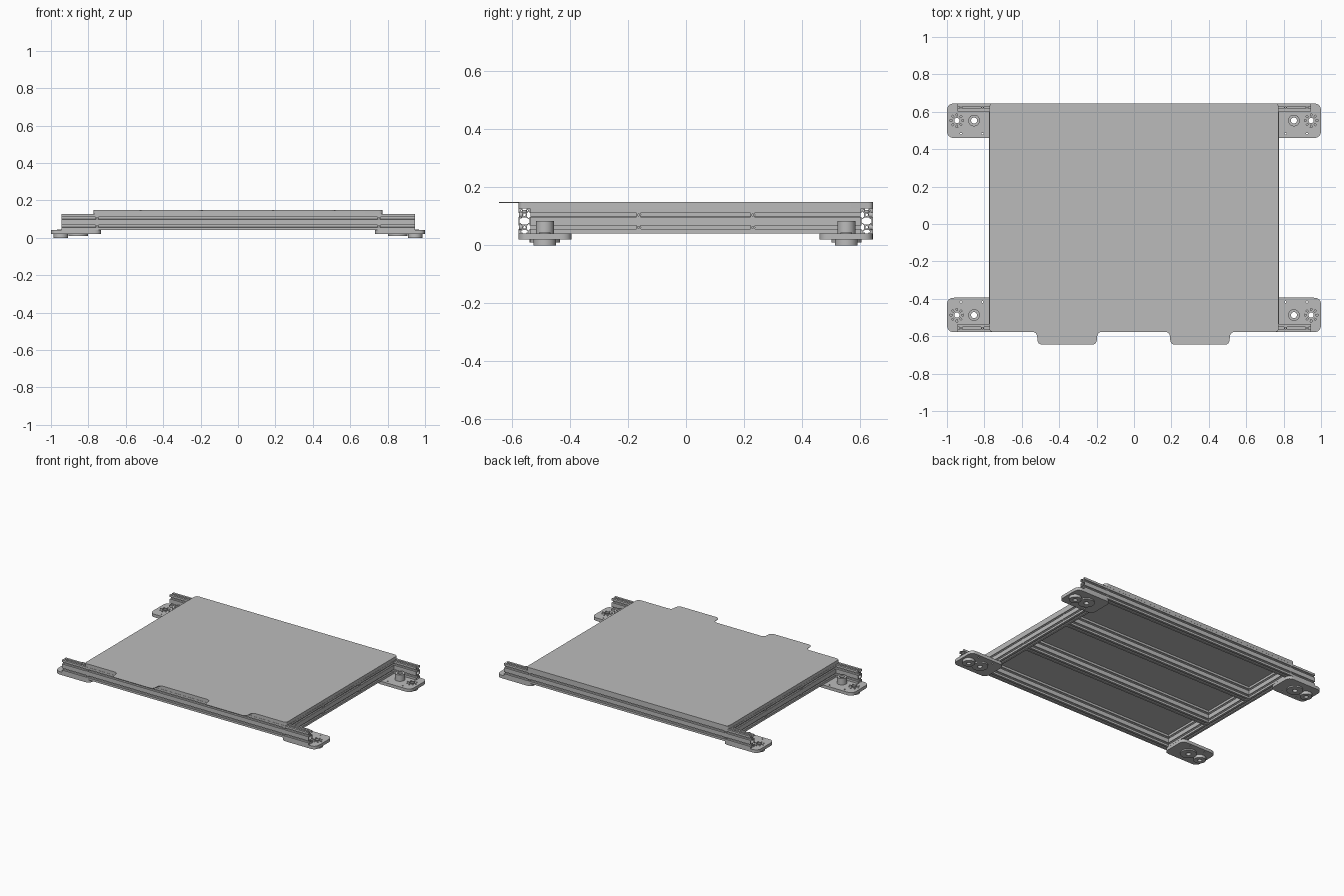
import bpy, bmesh
from math import cos, sin, pi
from mathutils import Matrix, Vector

cube = bpy.data.objects.get("Cube")
if cube:
    bpy.data.objects.remove(cube, do_unlink=True)

GREY = bpy.data.materials.new("light_grey_metal")
GREY.use_nodes = True
GREY.diffuse_color = (0.5, 0.5, 0.5, 1)
GREY.node_tree.nodes["Principled BSDF"].inputs["Base Color"].default_value = (0.5, 0.5, 0.5, 1)

# Columns give the directions of the outline's u, v and the extrusion
AXES = {
    "x": Matrix(((0, 0, 1), (1, 0, 0), (0, 1, 0))),
    "y": Matrix(((-1, 0, 0), (0, 0, 1), (0, 1, 0))),
    "z": Matrix.Identity(3),
}


def extrude(name, loops, lo, hi, axis="z", at=(0, 0, 0)):
    """Fill outlines (inner loops become holes) and extrude along an axis."""
    curve = bpy.data.curves.new(name, "CURVE")
    curve.dimensions = "2D"
    curve.fill_mode = "BOTH"
    curve.extrude = (hi - lo) / 2
    for loop in loops:
        spline = curve.splines.new("POLY")
        spline.points.add(len(loop) - 1)
        for point, (u, v) in zip(spline.points, loop):
            point.co = (u, v, 0, 1)
        spline.use_cyclic_u = True
    temp = bpy.data.objects.new(name + "_outline", curve)
    bpy.context.collection.objects.link(temp)
    graph = bpy.context.evaluated_depsgraph_get()
    mesh = bpy.data.meshes.new_from_object(temp.evaluated_get(graph))
    bpy.data.objects.remove(temp, do_unlink=True)
    bpy.data.curves.remove(curve)

    bm = bmesh.new()
    bm.from_mesh(mesh)
    bmesh.ops.remove_doubles(bm, verts=bm.verts, dist=1e-5)
    turn = AXES[axis]
    middle = Vector((0, 0, (lo + hi) / 2))
    for v in bm.verts:
        v.co = turn @ (v.co + middle) + Vector(at)
    bmesh.ops.recalc_face_normals(bm, faces=bm.faces)
    bm.to_mesh(mesh)
    bm.free()
    mesh.name = name
    mesh.materials.clear()
    mesh.materials.append(GREY)
    obj = bpy.data.objects.new(name, mesh)
    bpy.context.collection.objects.link(obj)
    bpy.ops.object.select_all(action="DESELECT")
    obj.select_set(True)
    bpy.context.view_layer.objects.active = obj
    bpy.ops.object.shade_smooth_by_angle()
    return obj


def circle(x, y, r, n=32):
    return [(x + r * cos(2 * pi * i / n), y + r * sin(2 * pi * i / n)) for i in range(n)]


def rounded(points, r, steps=6):
    """Round every corner of an outline."""
    out = []
    for i, p in enumerate(points):
        p = Vector(p)
        a = p + (Vector(points[i - 1]) - p).normalized() * r
        b = p + (Vector(points[(i + 1) % len(points)]) - p).normalized() * r
        for k in range(steps + 1):
            t = k / steps
            out.append(tuple(a * (1 - t) ** 2 + p * 1.2 * t * (1 - t) * 2 / 1.2 + b * t * t))
    return out


def box(x0, y0, x1, y1):
    return [(x0, y0), (x1, y0), (x1, y1), (x0, y1)]


# Slotted rail section, drawn in millimetres and scaled
MM = 0.00214
SLOT = [(-3, 0), (-3, 1.8), (-5.5, 1.8), (-5.5, 3.2), (-2.7, 6)]
SLOT += [(-t, d) for t, d in reversed(SLOT)]


def rail_section():
    outline = [(-10, -20)] + [(t, d - 20) for t, d in SLOT]
    outline += [(10, -20)] + [(10 - d, t + c) for c in (-10, 10) for t, d in SLOT]
    outline += [(-u, -v) for u, v in outline]
    cavity = [(8, -2.5), (8, 2.5), (3, 5.8), (-3, 5.8), (-8, 2.5), (-8, -2.5), (-3, -5.8), (3, -5.8)]
    loops = [outline, cavity, circle(0, 10, 2.1, 16), circle(0, -10, 2.1, 16)]
    return [[(u * MM, v * MM) for u, v in loop] for loop in loops]


RAIL = rail_section()
HALF = 10 * MM
RAIL_Z = 0.084            # rail centre height
RAIL_TOP = RAIL_Z + 2 * HALF
MID_Y = 0.033             # frame centre
RAIL_Y = 0.59             # end rails from the frame centre
SIDE_X = 0.753
INNER_Y = RAIL_Y / 3

# Frame rails
for s, end in ((-1, "front"), (1, "rear")):
    extrude(end + "_rail", RAIL, -0.945, 0.945, "x", (0, MID_Y + s * RAIL_Y, RAIL_Z))
    extrude(end + "_inner_rail", RAIL, HALF - SIDE_X, SIDE_X - HALF, "x",
            (0, MID_Y + s * INNER_Y, RAIL_Z))
for s, side in ((-1, "right"), (1, "left")):
    extrude(side + "_side_rail", RAIL, HALF - RAIL_Y, RAIL_Y - HALF, "y",
            (s * SIDE_X, MID_Y, RAIL_Z))

# Bolts holding the rails together, sunk in the outer slots
BOLT = [circle(0, 0, 0.0095, 16), circle(0, 0, 0.004, 6)]
for s in (-1, 1):
    for level in (-HALF, HALF):
        for t in (-1, 1):
            y = MID_Y + s * (RAIL_Y + HALF - 0.008)
            extrude("end_rail_bolt", BOLT, -0.006, 0.006, "y", (t * SIDE_X, y, RAIL_Z + level))
            x = s * (SIDE_X + HALF - 0.008)
            extrude("side_rail_bolt", BOLT, -0.006, 0.006, "x",
                    (x, MID_Y + t * INNER_Y, RAIL_Z + level))

# Corner feet with post, roller discs and bolts
POST_X, HUB_X, PIVOT_Y = 0.855, 0.947, 0.52
PLATE_LO, PLATE_HI = 0.02, RAIL_Z - 2 * HALF


def radial_slot(angle):
    c, s = cos(angle), sin(angle)
    return [(HUB_X + c * r - s * w, PIVOT_Y + s * r + c * w)
            for r, w in ((0.024, -0.003), (0.036, -0.005), (0.036, 0.005), (0.024, 0.003))]


for sx, side in ((-1, "right"), (1, "left")):
    for sy, end in ((-1, "front"), (1, "rear")):
        def part(name, loops, lo, hi):
            flipped = [[(sx * u, sy * v + MID_Y) for u, v in loop] for loop in loops]
            return extrude(f"{end}_{side}_{name}", flipped, lo, hi)

        holes = [circle(POST_X, PIVOT_Y, 0.016), circle(HUB_X, PIVOT_Y, 0.014)]
        slots = [radial_slot(i * pi / 4) for i in range(8)]
        screws = [circle(x, 0.45, 0.005, 12) for x in (0.81, 0.925)]
        plate = rounded(box(0.732, 0.427, 1.0, RAIL_Y + HALF), 0.04)
        part("foot_plate", [plate] + holes + slots + screws, PLATE_LO, PLATE_HI)
        part("post", [circle(POST_X, PIVOT_Y, 0.031), holes[0]], PLATE_HI, 0.085)
        part("wide_disc", [circle(POST_X, PIVOT_Y, 0.052), holes[0]], 0.011, PLATE_LO)
        part("hub_disc", [circle(HUB_X, PIVOT_Y, 0.039), holes[1]], 0, PLATE_LO)
        part("hub_collar", [circle(HUB_X, PIVOT_Y, 0.02), holes[1]], PLATE_HI, PLATE_HI + 0.004)
        for x in (0.81, 0.925):
            part("rail_bolt", [circle(x, RAIL_Y, 0.009, 16), circle(x, RAIL_Y, 0.004, 6)],
                 RAIL_TOP - 0.014, RAIL_TOP - 0.004)

# Bed plate and the thin sheet on it with two grip tabs
BACK, FRONT, WIDE, TIP = 0.645, -0.577, 0.773, -0.645
extrude("bed_plate", [rounded(box(-WIDE, FRONT, WIDE, BACK), 0.02)], RAIL_TOP, 0.147)
sheet = [(-WIDE, FRONT)]
for x0, x1 in ((-0.52, -0.195), (0.19, 0.515)):
    sheet += [(x0, FRONT), (x0 + 0.006, TIP), (x1 - 0.006, TIP), (x1, FRONT)]
sheet += [(WIDE, FRONT), (WIDE, BACK), (-WIDE, BACK)]
extrude("bed_sheet", [rounded(sheet, 0.025)], 0.147, 0.15)
